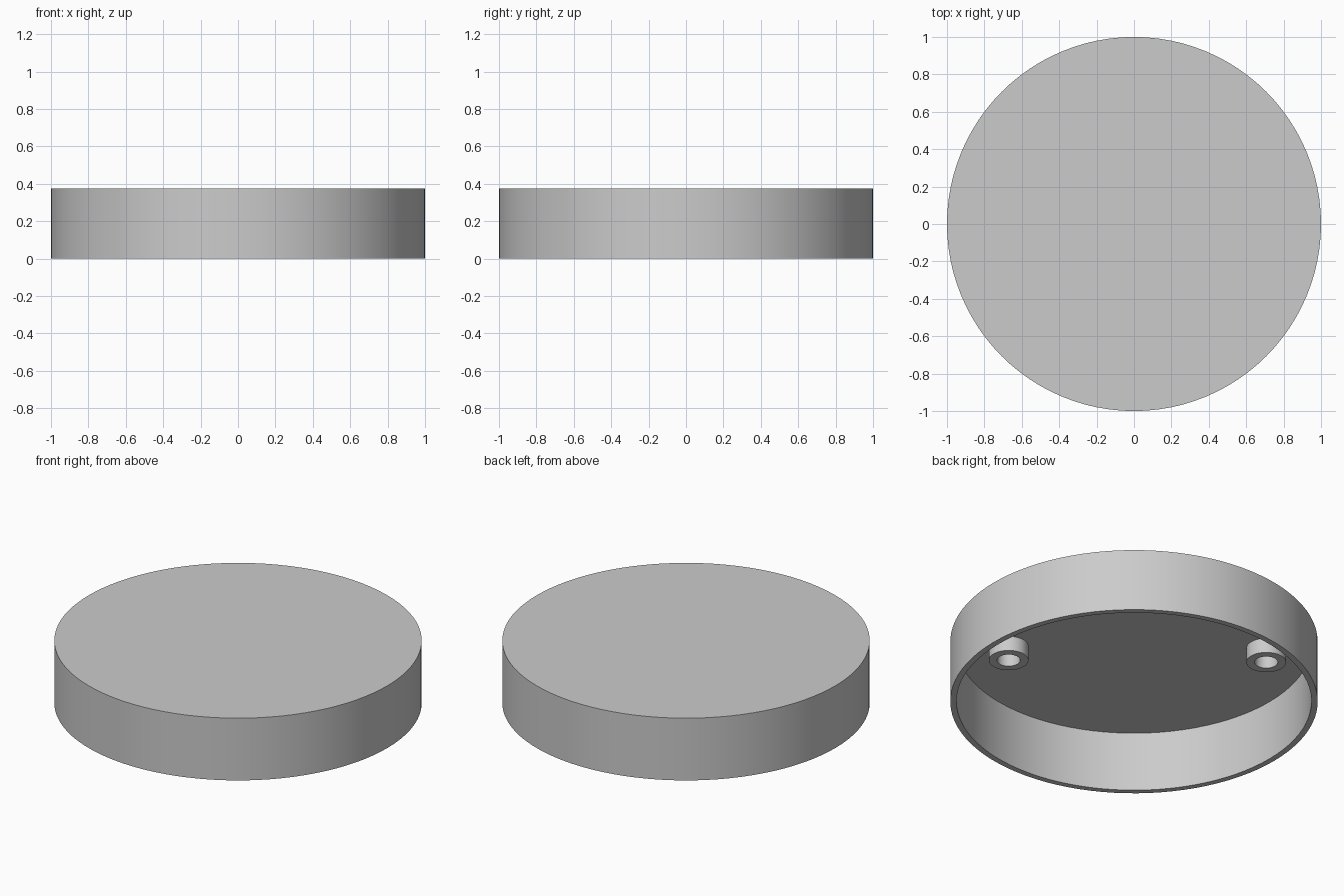
import bpy
import bmesh
from math import cos, sin, tau, radians

cube = bpy.data.objects.get("Cube")
if cube:
    bpy.data.objects.remove(cube, do_unlink=True)

RADIUS, HEIGHT, WALL = 1.0, 0.374, 0.034
CEILING = 0.358          # underside of the top plate
BOSS_BOTTOM = 0.27

grey = bpy.data.materials.new("light grey")
grey.use_nodes = True
grey.diffuse_color = (0.6, 0.6, 0.6, 1)
grey.node_tree.nodes["Principled BSDF"].inputs["Base Color"].default_value = (0.6, 0.6, 0.6, 1)


def lathe(name, profile, sides, location=(0, 0, 0), cap_ends=False):
    """Turn (radius, z) points about z; cap the end rings or join them."""
    bm = bmesh.new()
    rings = [[bm.verts.new((r * cos(tau * i / sides), r * sin(tau * i / sides), z))
              for i in range(sides)] for r, z in profile]
    pairs = list(zip(rings, rings[1:]))
    if cap_ends:
        bm.faces.new(rings[0])
        bm.faces.new(rings[-1])
    else:
        pairs.append((rings[-1], rings[0]))
    for a, b in pairs:
        for i in range(sides):
            j = (i + 1) % sides
            bm.faces.new((a[i], a[j], b[j], b[i]))
    bmesh.ops.recalc_face_normals(bm, faces=bm.faces)
    mesh = bpy.data.meshes.new(name)
    bm.to_mesh(mesh)
    bm.free()
    mesh.materials.append(grey)
    obj = bpy.data.objects.new(name, mesh)
    obj.location = location
    bpy.context.collection.objects.link(obj)
    bpy.ops.object.select_all(action="DESELECT")
    obj.select_set(True)
    bpy.context.view_layer.objects.active = obj
    bpy.ops.object.shade_smooth_by_angle(angle=radians(30))
    return obj


# Hollow round lid, open underneath
inner = RADIUS - WALL
lathe("lid_shell", [(RADIUS, HEIGHT), (RADIUS, 0), (inner, 0), (inner, CEILING)],
      96, cap_ends=True)

# Hollow bosses hanging from the underside of the top plate
boss_top = CEILING + 0.004
for name, x, y in (("boss_left", 0.51, -0.454), ("boss_right", -0.578, 0.431)):
    lathe(name, [(0.108, boss_top), (0.108, BOSS_BOTTOM),
                 (0.063, BOSS_BOTTOM), (0.063, boss_top)], 48, (x, y, 0))
